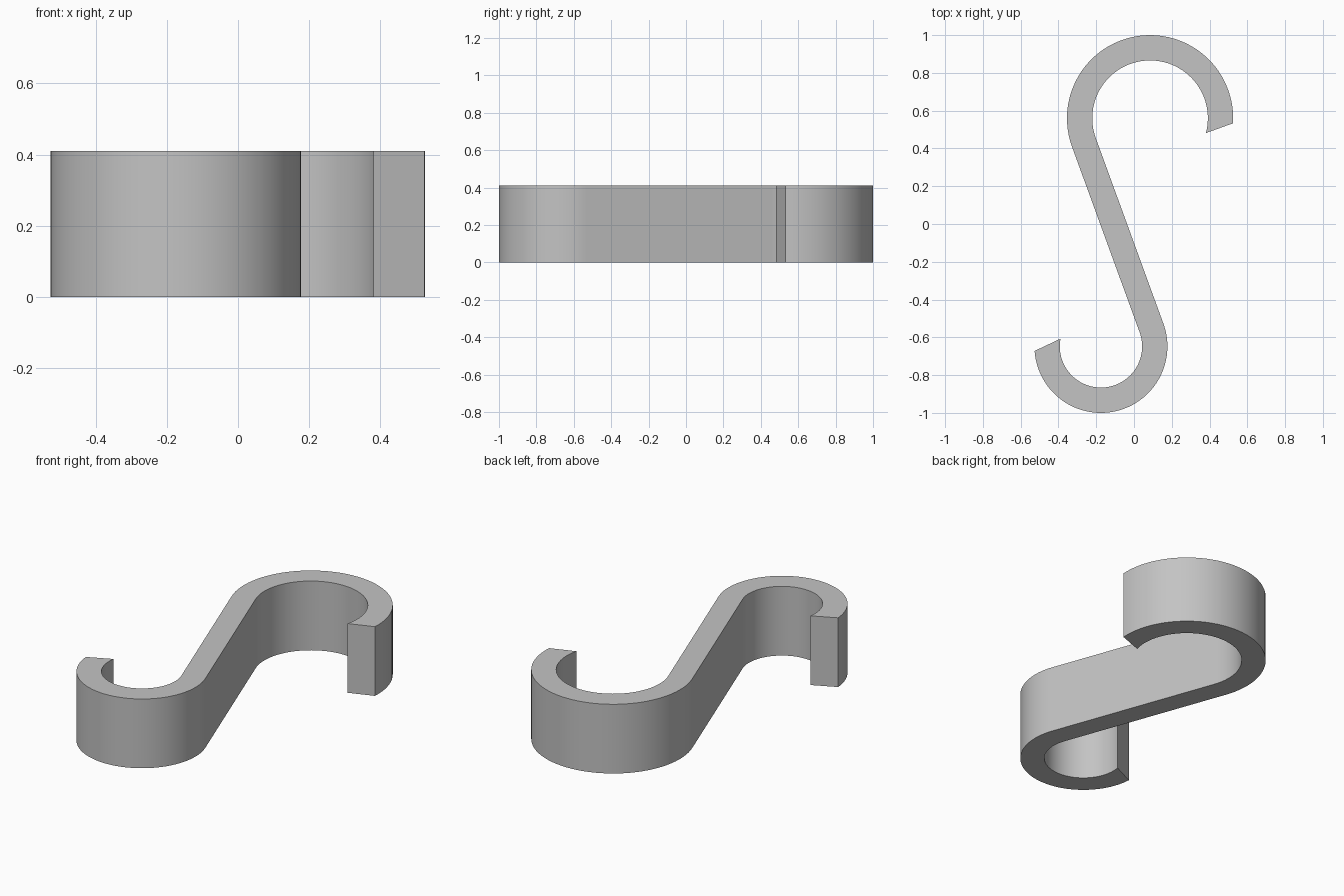
import bpy
import bmesh
from math import cos, sin, radians
from mathutils import Vector

cube = bpy.data.objects.get("Cube")
if cube:
    bpy.data.objects.remove(cube, do_unlink=True)

HEIGHT = 0.41
STEPS = 48
TILT = 20  # lean of the straight shank, in degrees


def arc(center, radius, start, end):
    """Points along a circular arc, angles in degrees."""
    angles = [radians(start + (end - start) * i / STEPS) for i in range(STEPS + 1)]
    return [Vector((center[0] + radius * cos(a), center[1] + radius * sin(a), 0))
            for a in angles]


# Two edges of the band: large hook, straight shank, small hook
large, small = (0.085, 0.56), (-0.175, -0.648)
edge_a = arc(large, 0.44, -3.5, 180 + TILT) + arc(small, 0.218, TILT, -190.8)
edge_b = arc(large, 0.306, -14.9, 180 + TILT) + arc(small, 0.352, TILT, -176.1)

# Flat band, then pull it up to full height
bm = bmesh.new()
row_a = [bm.verts.new(p) for p in edge_a]
row_b = [bm.verts.new(p) for p in edge_b]
for i in range(len(row_a) - 1):
    bm.faces.new((row_a[i], row_a[i + 1], row_b[i + 1], row_b[i]))
result = bmesh.ops.extrude_face_region(bm, geom=bm.faces[:])
top = [g for g in result["geom"] if isinstance(g, bmesh.types.BMVert)]
bmesh.ops.translate(bm, verts=top, vec=(0, 0, HEIGHT))
bmesh.ops.recalc_face_normals(bm, faces=bm.faces[:])

mesh = bpy.data.meshes.new("s_hook")
bm.to_mesh(mesh)
bm.free()
hook = bpy.data.objects.new("s_hook", mesh)
bpy.context.collection.objects.link(hook)

# Plain grey
grey = bpy.data.materials.new("plain grey")
grey.use_nodes = True
colour = (0.55, 0.55, 0.55, 1)
grey.diffuse_color = colour
grey.node_tree.nodes["Principled BSDF"].inputs["Base Color"].default_value = colour
mesh.materials.append(grey)

# Smooth curves, crisp rims
bpy.ops.object.select_all(action="DESELECT")
hook.select_set(True)
bpy.context.view_layer.objects.active = hook
bpy.ops.object.shade_smooth_by_angle(angle=radians(30))
